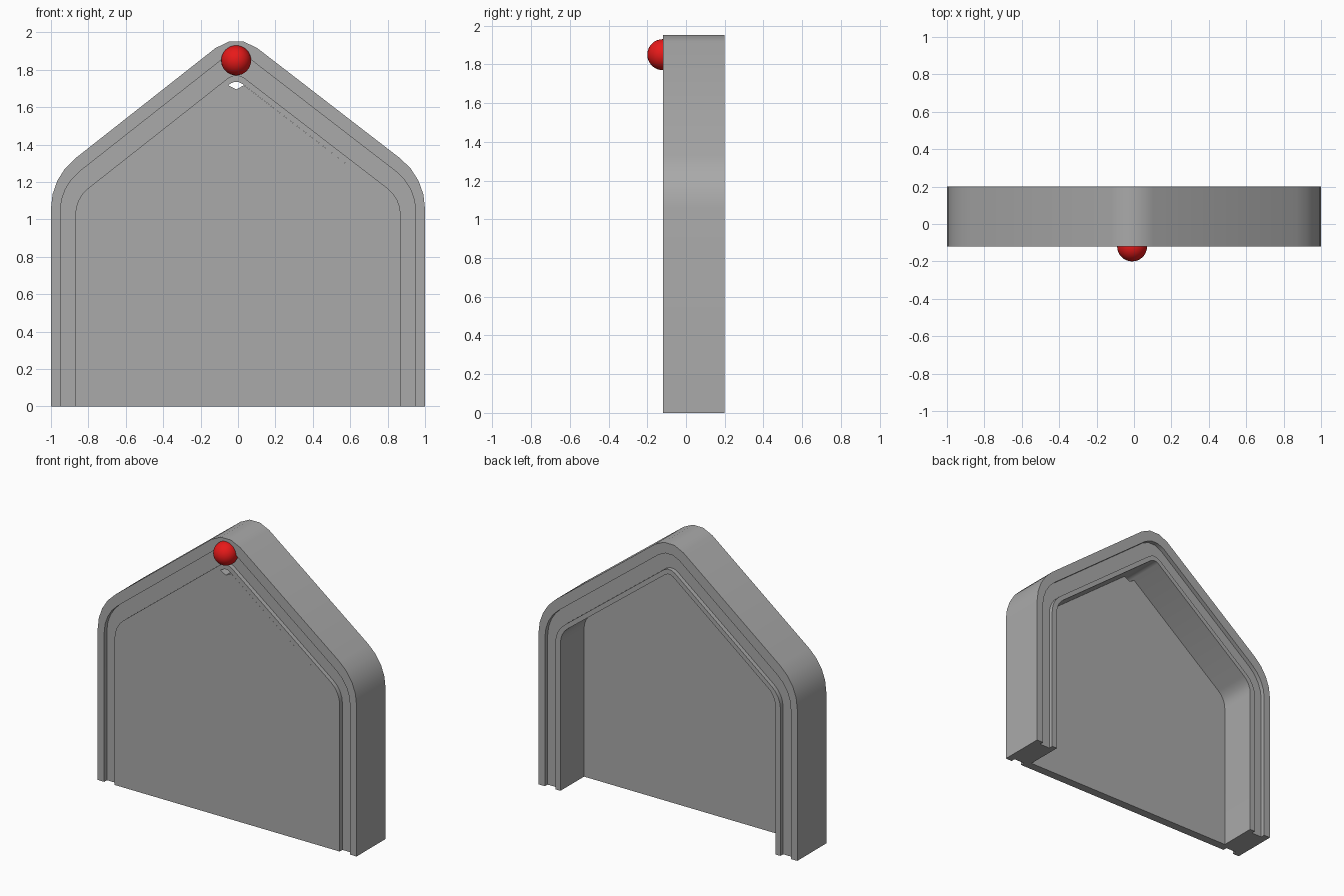
import bpy
import bmesh
import math
from mathutils import Vector

old = bpy.data.objects.get("Cube")
if old:
    bpy.data.objects.remove(old, do_unlink=True)

FRONT, BACK = -0.12, 0.2
GROOVE = 0.03
APEX_X = -0.01
SLOPE = 0.779


def material(name, color):
    mat = bpy.data.materials.new(name)
    mat.use_nodes = True
    mat.diffuse_color = color
    bsdf = next(n for n in mat.node_tree.nodes if n.type == 'BSDF_PRINCIPLED')
    bsdf.inputs["Base Color"].default_value = color
    return mat


grey = material("grey", (0.4, 0.4, 0.4, 1))
red = material("red", (0.8, 0.01, 0.01, 1))


def fillet(prev, corner, nxt, radius, steps):
    """Points of a round arc replacing a corner."""
    a, b = (prev - corner).normalized(), (nxt - corner).normalized()
    half = a.angle(b) / 2
    centre = corner + (a + b).normalized() * (radius / math.sin(half))
    start = corner + a * (radius / math.tan(half)) - centre
    end = corner + b * (radius / math.tan(half)) - centre
    sweep = math.pi - 2 * half
    return [centre + (start * math.sin(sweep * (1 - i / steps))
                      + end * math.sin(sweep * i / steps)) / math.sin(sweep)
            for i in range(steps + 1)]


def contour(width, top, eave_radius, apex_radius):
    """Open gable outline in x and z, from one foot to the other."""
    eave = top - SLOPE * width
    p = [Vector(c) for c in ((width, 0), (width, eave), (APEX_X, top),
                             (-width, eave), (-width, 0))]
    return ([p[0]] + fillet(p[0], p[1], p[2], eave_radius, 4)
            + fillet(p[1], p[2], p[3], apex_radius, 3)
            + fillet(p[2], p[3], p[4], eave_radius, 4) + [p[4]])


def finish(bm, name, mat):
    bmesh.ops.recalc_face_normals(bm, faces=bm.faces[:])
    mesh = bpy.data.meshes.new(name)
    bm.to_mesh(mesh)
    bm.free()
    obj = bpy.data.objects.new(name, mesh)
    bpy.context.collection.objects.link(obj)
    mesh.materials.append(mat)
    bpy.ops.object.select_all(action='DESELECT')
    bpy.context.view_layer.objects.active = obj
    obj.select_set(True)
    bpy.ops.object.shade_smooth_by_angle(angle=math.radians(32))
    return obj


# Outlines of the frame, from outside to inside
outer = contour(1.0, 2.003, 0.34, 0.18)
groove_out = contour(0.95, 1.915, 0.27, 0.13)
groove_in = contour(0.87, 1.79, 0.18, 0.07)
opening = contour(0.83, 1.75, 0.14, 0.05)

# Frame: one section with a groove in front and behind, swept along the gable
section = [(outer, FRONT), (groove_out, FRONT), (groove_out, FRONT + GROOVE),
           (groove_in, FRONT + GROOVE), (groove_in, FRONT), (opening, FRONT),
           (opening, BACK), (groove_in, BACK), (groove_in, BACK - GROOVE),
           (groove_out, BACK - GROOVE), (groove_out, BACK), (outer, BACK)]
bm = bmesh.new()
rails = [[bm.verts.new((p.x, y, p.y)) for p in line] for line, y in section]
for a, b in zip(rails, rails[1:] + rails[:1]):
    for i in range(len(a) - 1):
        bm.faces.new((a[i], a[i + 1], b[i + 1], b[i]))
for end in (0, -1):
    bm.faces.new([rail[end] for rail in rails])
finish(bm, "frame", grey)

# Front panel filling the opening, with a small notch under the peak
half = len(opening) // 2
notch = [Vector((APEX_X + dx, z)) for dx, z in ((0.042, 1.717), (0, 1.695), (-0.042, 1.717))]
outline = opening[:half - 2] + notch + opening[half + 2:]
bm = bmesh.new()
face = bm.faces.new([bm.verts.new((p.x, FRONT, p.y)) for p in outline])
ext = bmesh.ops.extrude_face_region(bm, geom=[face], use_keep_orig=True)
moved = [v for v in ext["geom"] if isinstance(v, bmesh.types.BMVert)]
bmesh.ops.translate(bm, verts=moved, vec=(0, 0.06, 0))
finish(bm, "front_panel", grey)

# Round knob at the peak
bm = bmesh.new()
bmesh.ops.create_uvsphere(bm, u_segments=32, v_segments=16, radius=0.08)
bmesh.ops.translate(bm, verts=bm.verts[:], vec=(APEX_X, FRONT, 1.85))
finish(bm, "peak_knob", red)
